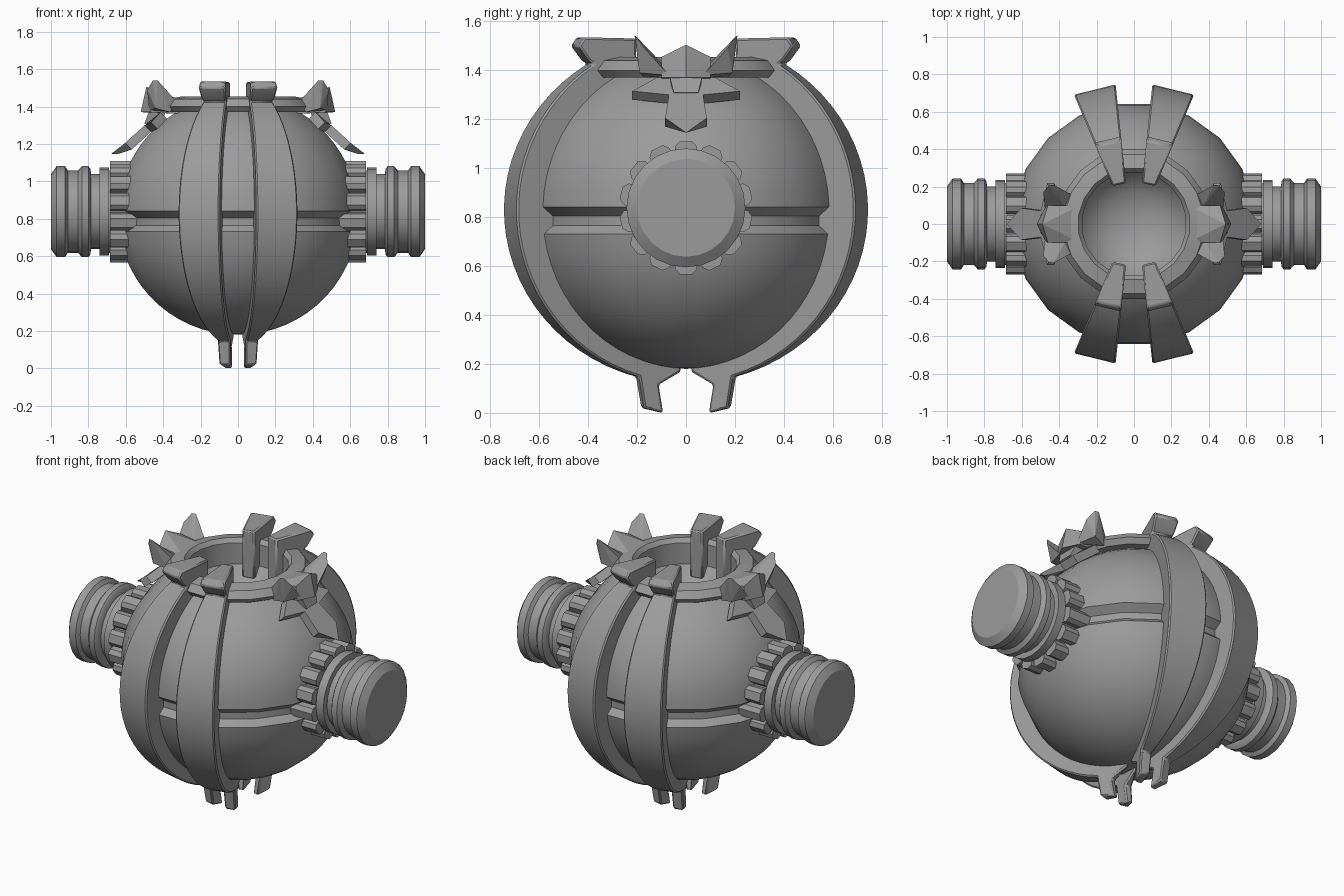
import bpy, bmesh, math
from mathutils import Vector, Matrix

if "Cube" in bpy.data.objects:
    bpy.data.objects.remove(bpy.data.objects["Cube"])

grey = bpy.data.materials.new("plain grey")
grey.use_nodes = True
tone = (0.33, 0.33, 0.33, 1)
grey.diffuse_color = tone
grey.node_tree.nodes["Principled BSDF"].inputs["Base Color"].default_value = tone


def finish(name, bm, angle=30, bevel=0):
    bmesh.ops.recalc_face_normals(bm, faces=bm.faces)
    mesh = bpy.data.meshes.new(name)
    bm.to_mesh(mesh)
    bm.free()
    mesh.materials.append(grey)
    ob = bpy.data.objects.new(name, mesh)
    bpy.context.collection.objects.link(ob)
    if bevel:
        mod = ob.modifiers.new("chamfer", 'BEVEL')
        mod.width = bevel
        mod.segments = 1
        mod.limit_method = 'ANGLE'
        mod.angle_limit = math.radians(35)
    bpy.ops.object.select_all(action='DESELECT')
    ob.select_set(True)
    bpy.context.view_layer.objects.active = ob
    bpy.ops.object.shade_smooth_by_angle(angle=math.radians(angle))
    return ob


def lathe(name, profile, sides, matrix=Matrix(), turn=0.0):
    """Spin (radius, height) points round z, then place the result."""
    bm = bmesh.new()
    rings = []
    for r, z in profile:
        if r == 0:
            rings.append([bm.verts.new((0, 0, z))] * sides)
            continue
        angles = [turn + math.tau * i / sides for i in range(sides)]
        rings.append([bm.verts.new((r * math.cos(a), r * math.sin(a), z)) for a in angles])
    for low, high in zip(rings, rings[1:]):
        for i in range(sides):
            j = (i + 1) % sides
            corners = list(dict.fromkeys((low[i], low[j], high[j], high[i])))
            bm.faces.new(corners)
    bm.transform(matrix)
    return finish(name, bm)


def hull(bm, points):
    verts = [bm.verts.new(p) for p in points]
    out = bmesh.ops.convex_hull(bm, input=verts)
    spare = [v for v in out["geom_interior"] if isinstance(v, bmesh.types.BMVert)]
    bmesh.ops.delete(bm, geom=spare, context='VERTS')


def prism(bm, side_a, side_b):
    """Close two matching outlines into a solid."""
    a = [bm.verts.new(p) for p in side_a]
    b = [bm.verts.new(p) for p in side_b]
    bm.faces.new(a)
    bm.faces.new(b[::-1])
    for i in range(len(a)):
        j = (i + 1) % len(a)
        bm.faces.new((a[i], b[i], b[j], a[j]))


def arc(rx, rz, start, end, steps, mid):
    out = []
    for i in range(steps + 1):
        t = math.radians(start + (end - start) * i / steps)
        out.append((rx * math.cos(t), mid + rz * math.sin(t)))
    return out


# Round body with an equator groove, raised collar and open bowl
body = [(0, 0.18)] + arc(0.65, 0.64, -84, -8, 13, 0.82)
body += [(0.605, 0.765), (0.605, 0.805)]
body += arc(0.65, 0.64, 2, 60, 10, 0.82)
body += [(0.38, 1.37), (0.405, 1.40), (0.375, 1.44), (0.30, 1.455), (0.28, 1.43), (0.28, 1.30)]
body += [(0.24, 1.25), (0.17, 1.205), (0.09, 1.18), (0, 1.17)]
lathe("body", body, 20, turn=math.radians(9))

# Four wedge ribs with hooked heads and bottom claws
rib = arc(0.75, 0.71, -74, 57, 26, 0.83)
rib += [(0.43, 1.44), (0.475, 1.50), (0.45, 1.535), (0.22, 1.53), (0.22, 1.24), (0.32, 1.24)]
rib += arc(0.58, 0.57, 44, -72, 14, 0.82)
rib += [(0.03, 0.20), (0.02, 0.17), (0.12, 0.115), (0.10, 0.0), (0.185, 0.02)]
for sx, x_name in ((1, "left"), (-1, "right")):
    for sy, y_name in ((-1, "front"), (1, "back")):
        sides = []
        for offset, degrees in ((0.02, 6), (0.03, 22.8)):
            a = math.radians(degrees)
            sides.append([(sx * (offset + r * math.sin(a)), sy * r * math.cos(a), z) for r, z in rib])
        bm = bmesh.new()
        prism(bm, *sides)
        finish(f"{y_name}_{x_name}_rib", bm, bevel=0.012)

# Side hubs: stepped shaft, toothed ring, crown and hanging arrow
shaft = [(0, 0.5), (0.22, 0.5), (0.22, 0.69), (0.235, 0.69), (0.235, 0.74), (0.20, 0.74), (0.20, 0.785),
         (0.23, 0.79), (0.243, 0.80), (0.243, 0.835), (0.22, 0.855), (0.22, 0.91), (0.243, 0.925),
         (0.243, 0.97), (0.20, 1.0), (0, 1.0)]
arrow = [(0, 1.145), (0.085, 1.205), (0.07, 1.30), (0.22, 1.315), (0.12, 1.37)]
arrow += [(-y, z) for y, z in arrow[:0:-1]]
for s, name in ((1, "left"), (-1, "right")):
    place = Matrix.Translation((0, 0, 0.838)) @ Matrix.Rotation(s * math.pi / 2, 4, 'Y')
    lathe(name + "_shaft", shaft, 24, place)

    bm = bmesh.new()
    for i in range(14):
        turn = Matrix.Rotation(math.tau * i / 14, 4, 'X')
        tooth = []
        for x in (0.54, 0.685):
            for y, z in ((0.045, 0.20), (0.045, 0.25), (0.025, 0.272)):
                for side in (1, -1):
                    p = turn @ Vector((x, y * side, z))
                    tooth.append((s * p.x, p.y, p.z + 0.838))
        hull(bm, tooth)
    finish(name + "_toothed_ring", bm, angle=20)

    # Crown: centre wedge and two swept points
    bm = bmesh.new()
    centre = [(0.49, 0, 1.505), (0.52, 0, 1.37), (0.29, 0, 1.43)]
    for side in (1, -1):
        centre += [(s_x, side * y, z) for s_x, y, z in
                   ((0.46, 0.10, 1.455), (0.47, 0.10, 1.37), (0.29, 0.10, 1.43), (0.29, 0.10, 1.36))]
        point = [(0.43, 0.21, 1.54), (0.455, 0.205, 1.54), (0.485, 0.17, 1.49), (0.475, 0.07, 1.38),
                 (0.36, 0.08, 1.41), (0.34, 0.16, 1.44), (0.36, 0.17, 1.37), (0.44, 0.19, 1.39)]
        hull(bm, [(s * x, side * y, z) for x, y, z in point])
    hull(bm, [(s * x, y, z) for x, y, z in centre])
    finish(name + "_crown", bm, angle=15)

    # Arrow plate sloping away from the body, with a raised middle ridge
    bm = bmesh.new()
    outer = [(s * (0.44 + (1.36 - z) * 1.12 - abs(y) * 0.12), y, z) for y, z in arrow]
    inner = [(x - s * 0.035, y, z - 0.035 * (z > 1.2)) for x, y, z in outer]
    prism(bm, outer, inner)
    root = [(0.38, 0.07, 1.39), (0.47, 0.07, 1.39), (0.50, 0.05, 1.31), (0.42, 0.05, 1.28)]
    hull(bm, [(s * x, y * k, z) for x, y, z in root for k in (1, -1)])
    finish(name + "_arrow", bm, angle=15)
